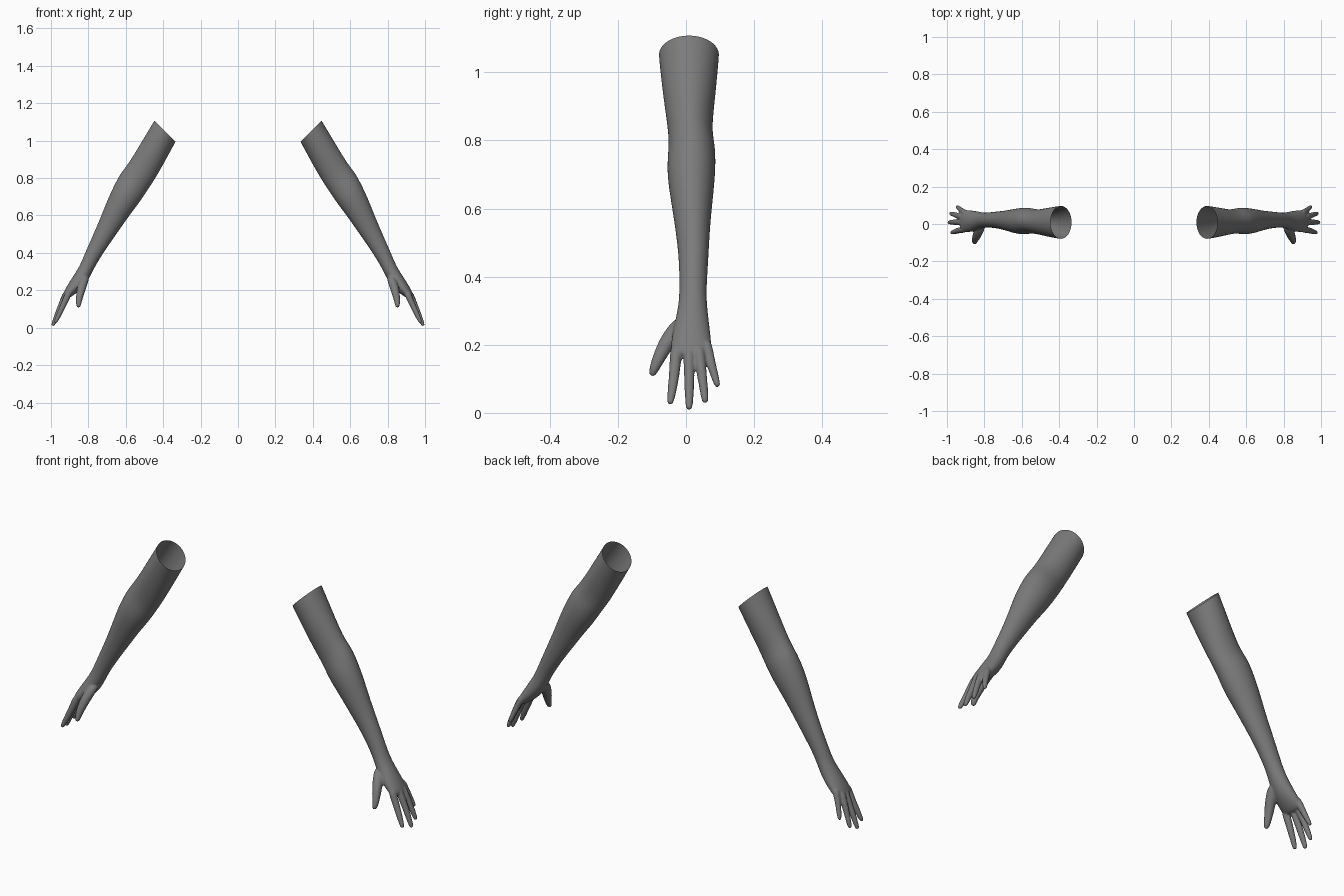
import bpy, bmesh, math
from mathutils import Vector, Matrix

cube = bpy.data.objects.get("Cube")
if cube:
    bpy.data.objects.remove(cube)

SIDES = 20

skin = bpy.data.materials.new("dark_grey_skin")
skin.use_nodes = True
GREY = (0.2, 0.2, 0.2, 1)
skin.diffuse_color = GREY
skin.node_tree.nodes["Principled BSDF"].inputs["Base Color"].default_value = GREY


def loft(bm, rings):
    """Closed tube through rings given as (centre, half axis a, half axis b)."""
    loops = []
    for centre, a, b in rings:
        angles = [2 * math.pi * i / SIDES for i in range(SIDES)]
        loops.append([bm.verts.new(centre + a * math.cos(t) + b * math.sin(t)) for t in angles])
    for low, high in zip(loops, loops[1:]):
        for i in range(SIDES):
            j = (i + 1) % SIDES
            bm.faces.new((low[i], low[j], high[j], high[i]))
    bm.faces.new(loops[0][::-1])
    bm.faces.new(loops[-1])


def arm_ring(outer, inner, y_range):
    """Ellipse spanning an outer and inner (x, z) point and a range of y."""
    o, i = Vector((outer[0], 0, outer[1])), Vector((inner[0], 0, inner[1]))
    y0, y1 = y_range
    centre = (o + i) / 2 + Vector((0, (y0 + y1) / 2, 0))
    return centre, (o - i) / 2 * 1.015, Vector((0, (y1 - y0) / 2 * 1.015, 0))


def digit(bm, path):
    """Round tapering finger along points (x, y, z, radius)."""
    pts = [Vector(p[:3]) for p in path]
    radii = [p[3] for p in path]
    axis = (pts[-1] - pts[-2]).normalized()
    pts.append(pts[-1] + axis * radii[-1] * 0.8)
    radii.append(radii[-1] * 0.6)
    side = axis.cross(Vector((0, 1, 0))).normalized()
    up = axis.cross(side)
    loft(bm, [(p, side * r, up * r) for p, r in zip(pts, radii)])


# Arm sections from above the open rim to the knuckles
SECTIONS = [
    ((.422, 1.15), (.309, 1.038), (-.083, .1)),
    ((.447, 1.107), (.334, .995), (-.08, .097)),
    ((.52, .985), (.39, .89), (-.068, .087)),
    ((.585, .877), (.45, .785), (-.052, .074)),
    ((.625, .83), (.485, .735), (-.05, .086)),
    ((.66, .765), (.53, .665), (-.057, .087)),
    ((.695, .69), (.585, .595), (-.047, .08)),
    ((.73, .6), (.64, .515), (-.033, .071)),
    ((.775, .495), (.7, .43), (-.021, .066)),
    ((.815, .405), (.745, .36), (-.019, .061)),
    ((.838, .35), (.768, .32), (-.02, .06)),
    ((.858, .31), (.79, .275), (-.026, .064)),
    ((.89, .262), (.82, .225), (-.038, .07)),
    ((.925, .205), (.87, .18), (-.046, .076)),
    ((.94, .17), (.905, .155), (-.04, .07)),
]

# Thumb, then index to little finger
DIGITS = [
    [(.815, 0, .28, .026), (.833, -.045, .225, .026), (.845, -.073, .175, .021),
     (.852, -.09, .138, .016), (.852, -.098, .117, .012)],
    [(.9, -.028, .2, .019), (.92, -.031, .15, .017), (.948, -.037, .09, .015), (.974, -.046, .033, .011)],
    [(.91, .008, .2, .019), (.935, .009, .145, .016), (.963, .01, .08, .015), (.988, .009, .017, .011)],
    [(.91, .036, .2, .019), (.935, .042, .15, .016), (.957, .049, .095, .014), (.979, .056, .037, .011)],
    [(.895, .056, .215, .018), (.915, .067, .17, .015), (.931, .079, .125, .013), (.945, .092, .083, .01)],
]


def fused_arm_mesh():
    """Blend the arm, palm and digits into one skin and cut the rim open."""
    bm = bmesh.new()
    loft(bm, [arm_ring(*s) for s in SECTIONS])
    for path in DIGITS:
        digit(bm, path)
    bmesh.ops.recalc_face_normals(bm, faces=bm.faces)
    rough = bpy.data.meshes.new("arm_rough")
    bm.to_mesh(rough)
    bm.free()
    obj = bpy.data.objects.new("arm_rough", rough)
    bpy.context.collection.objects.link(obj)
    obj.modifiers.new("round", 'SUBSURF').levels = 2
    remesh = obj.modifiers.new("fuse", 'REMESH')
    remesh.mode = 'VOXEL'
    remesh.voxel_size = 0.004
    smooth = obj.modifiers.new("soften", 'SMOOTH')
    smooth.factor = 0.5
    smooth.iterations = 6
    graph = bpy.context.evaluated_depsgraph_get()
    mesh = bpy.data.meshes.new_from_object(obj.evaluated_get(graph))
    bpy.data.objects.remove(obj)

    # Open the upper end along the slanted rim
    bm = bmesh.new()
    bm.from_mesh(mesh)
    bmesh.ops.bisect_plane(bm, geom=bm.verts[:] + bm.edges[:] + bm.faces[:], dist=1e-5,
                           plane_co=(.39, 0, 1.051), plane_no=(-1, 0, 1), clear_outer=True)
    bm.to_mesh(mesh)
    bm.free()
    return mesh


left = fused_arm_mesh()
right = left.copy()
right.transform(Matrix.Scale(-1, 4, (1, 0, 0)))
right.flip_normals()

for name, mesh in (("left_arm", left), ("right_arm", right)):
    mesh.name = name
    mesh.materials.clear()
    mesh.materials.append(skin)
    mesh.shade_smooth()
    arm = bpy.data.objects.new(name, mesh)
    bpy.context.collection.objects.link(arm)
